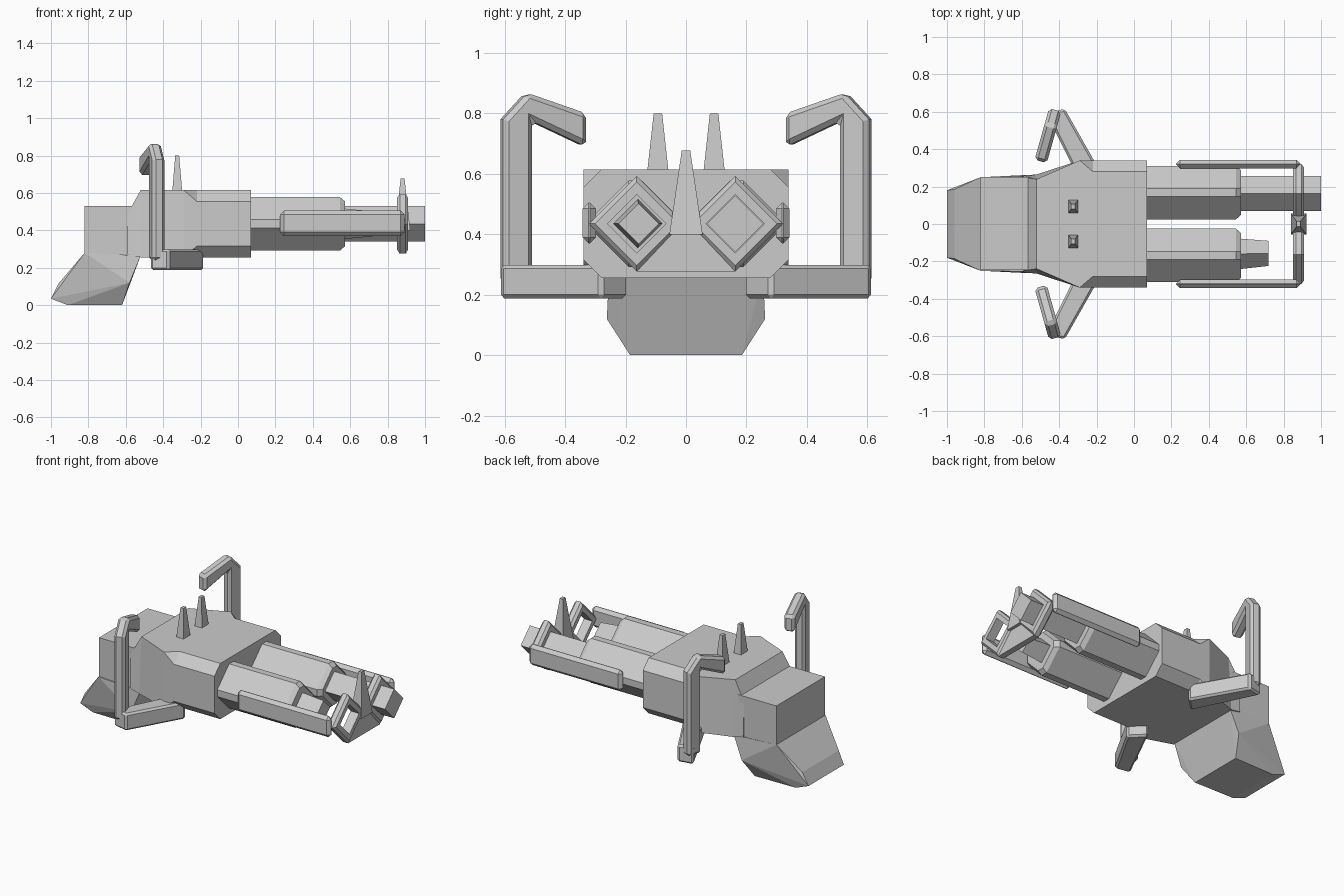
import bpy
import bmesh
import math
from mathutils import Vector

cube = bpy.data.objects.get("Cube")
if cube:
    bpy.data.objects.remove(cube)

grey = bpy.data.materials.new("light grey")
grey.use_nodes = True
COLOUR = (0.6, 0.6, 0.6, 1)
grey.diffuse_color = COLOUR
grey.node_tree.nodes["Principled BSDF"].inputs["Base Color"].default_value = COLOUR


def finish(name, bm, bevel=0):
    """Turn a bmesh into a flat-shaded object, optionally bevelled."""
    bmesh.ops.remove_doubles(bm, verts=bm.verts, dist=0.0005)
    bmesh.ops.recalc_face_normals(bm, faces=bm.faces)
    mesh = bpy.data.meshes.new(name)
    bm.to_mesh(mesh)
    bm.free()
    mesh.materials.append(grey)
    obj = bpy.data.objects.new(name, mesh)
    bpy.context.collection.objects.link(obj)
    if bevel:
        mod = obj.modifiers.new("chamfer", "BEVEL")
        mod.width = bevel
        mod.segments = 1
        mod.limit_method = "ANGLE"
        mod.angle_limit = math.radians(60)
    return obj


def hull(name, points, bevel=0):
    bm = bmesh.new()
    for p in points:
        bm.verts.new(p)
    result = bmesh.ops.convex_hull(bm, input=bm.verts)
    bmesh.ops.delete(bm, geom=result["geom_interior"], context="VERTS")
    bmesh.ops.dissolve_limit(bm, angle_limit=0.01, verts=bm.verts, edges=bm.edges)
    return finish(name, bm, bevel)


def box(name, x, y, z, bevel=0):
    return hull(name, [(a, b, c) for a in x for b in y for c in z], bevel)


def loft(name, rings, closed=False):
    """Join matching rings; cap the ends, or close the loop into a frame."""
    bm = bmesh.new()
    loops = [[bm.verts.new(p) for p in ring] for ring in rings]
    pairs = list(zip(loops, loops[1:]))
    if closed:
        pairs.append((loops[-1], loops[0]))
    else:
        bm.faces.new(loops[0])
        bm.faces.new(loops[-1])
    for a, b in pairs:
        for i in range(len(a)):
            j = (i + 1) % len(a)
            bm.faces.new((a[i], a[j], b[j], b[i]))
    return finish(name, bm)


def prism(name, outline, offset, bevel=0):
    bm = bmesh.new()
    face = bm.faces.new([bm.verts.new(p) for p in outline])
    ext = bmesh.ops.extrude_face_region(bm, geom=[face], use_keep_orig=True)
    moved = [v for v in ext["geom"] if isinstance(v, bmesh.types.BMVert)]
    bmesh.ops.translate(bm, verts=moved, vec=offset)
    return finish(name, bm, bevel)


def body_ring(x, top, bottom, low, high, cut):
    half = [(top - cut, high), (top, high - cut), (bottom, low + cut), (bottom - cut, low)]
    return [(x, y, z) for y, z in half] + [(x, -y, z) for y, z in reversed(half)]


AXIS_Z = 0.435


def diamond(x, y, r, flat=0):
    """Upright diamond section with optional blunted corners."""
    h = r - flat
    pts = [(flat, h), (h, flat), (h, -flat), (flat, -h),
           (-flat, -h), (-h, -flat), (-h, flat), (-flat, h)]
    if not flat:
        pts = pts[::2]
        pts = [(0, r), (r, 0), (0, -r), (-r, 0)]
    return [(x, y + a, AXIS_Z + b) for a, b in pts]


def spike(name, x, y, low, high, base, tip):
    hull(name, [(x + sx * s * 0.75, y + sy * s, z)
                for z, s in ((low, base), (high, tip)) for sx in (-1, 1) for sy in (-1, 1)])


# Main housing, with chamfers that fade out behind the front section
loft("housing", [
    body_ring(-0.59, 0.25, 0.26, 0.27, 0.49, 0),
    body_ring(-0.52, 0.24, 0.265, 0.256, 0.615, 0),
    body_ring(-0.29, 0.34, 0.34, 0.256, 0.615, 0),
    body_ring(-0.22, 0.34, 0.34, 0.256, 0.615, 0.06),
    body_ring(0.07, 0.34, 0.34, 0.256, 0.615, 0.06)])

# Rear block and the grip below it
box("rear_block", (-0.82, -0.55), (-0.245, 0.25), (0.27, 0.53))
grip = [(-0.82, 0.25, 0.28), (-0.52, 0.255, 0.265), (-0.58, 0.262, 0.12),
        (-0.96, 0.185, 0.115), (-1, 0.18, 0.035), (-0.91, 0.18, 0), (-0.62, 0.185, 0)]
hull("grip", [(x, y * s, z) for x, y, z in grip for s in (-1, 1)])

# Barrels: thick sleeves, one long muzzle, one short muzzle
for side, s in (("left", 1), ("right", -1)):
    y = 0.168 * s
    loft(side + "_barrel_sleeve", [diamond(x, y, r, 0.022) for x, r in
                                   ((0.05, 0.165), (0.545, 0.165), (0.572, 0.142))])
loft("long_muzzle", [diamond(x, 0.163, 0.094) for x in (0.55, 1)])
loft("short_muzzle", [diamond(0.55, -0.16, 0.083), diamond(0.72, -0.157, 0.067)])

# Diamond frames round the muzzles, and the side rails carrying them
frame = ((0.85, 0.138), (0.865, 0.158), (0.895, 0.158), (0.91, 0.138), (0.91, 0.097), (0.85, 0.097))
for side, s in (("left", 1), ("right", -1)):
    loft(side + "_front_frame", [diamond(x, 0.163 * s, r) for x, r in frame], closed=True)
    box(side + "_rail", (0.225, 0.89), (0.298 * s, 0.342 * s), (0.37, 0.505), 0.02)

# Wedge joining the frames, with the front sight on top
prism("frame_wedge", [(0.86, -0.163, 0.277), (0.86, 0.163, 0.277), (0.86, 0, 0.45)],
      Vector((0.04, 0, 0)))
spike("front_sight", 0.88, 0, 0.4, 0.677, 0.055, 0.014)

# Twin spikes on the housing
for side, s in (("left", 1), ("right", -1)):
    spike(side + "_top_spike", -0.325, 0.093 * s, 0.6, 0.8, 0.036, 0.014)

# Side arms and the hooked handles standing on them
hook = [(0.61, 0.24), (0.61, 0.78), (0.53, 0.868), (0.335, 0.8),
        (0.335, 0.69), (0.515, 0.775), (0.515, 0.24)]
foot = [(-0.47, 0.595), (-0.37, 0.615), (-0.18, 0.28), (-0.27, 0.19)]
for side, s in (("left", 1), ("right", -1)):
    prism(side + "_arm", [(x, y * s, 0.188) for x, y in foot], Vector((0, 0, 0.11)), 0.012)
    outline = [(-0.457 + (y - 0.6) * 0.28, (y + 0.009) * s, z) for y, z in hook]
    prism(side + "_handle", outline, Vector((0.065, -0.018 * s, 0)), 0.016)
